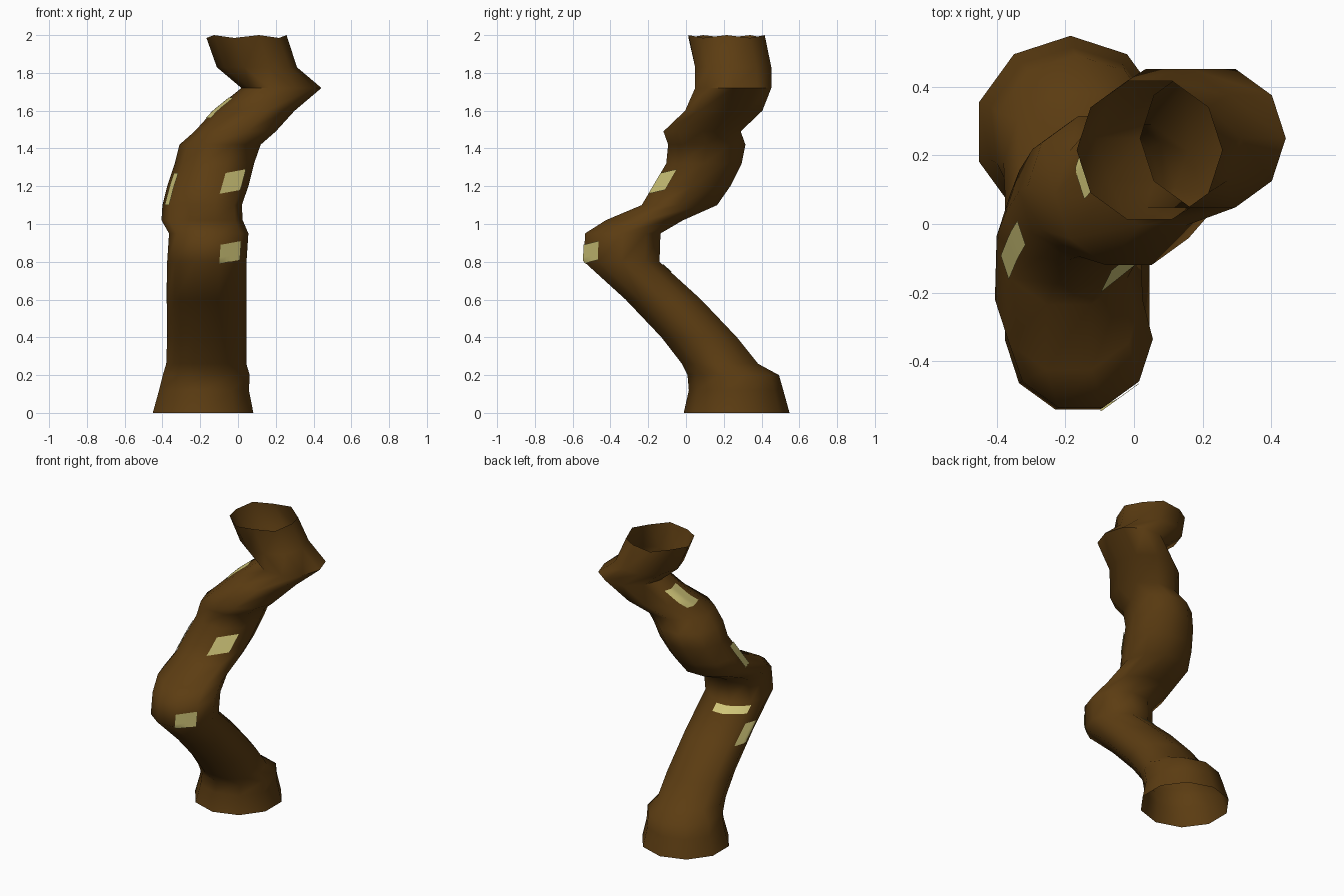
import bpy, math
from mathutils import Vector

cube = bpy.data.objects.get("Cube")
if cube:
    bpy.data.objects.remove(cube)

SIDES = 10
STEP = 2 * math.pi / SIDES

# Level rings along the trunk: height, centre x, centre y, radius
RINGS = [
    (0.00, -0.185, 0.268, 0.28),
    (0.12, -0.18, 0.265, 0.25),
    (0.20, -0.168, 0.25, 0.242),
    (0.26, -0.168, 0.18, 0.212),
    (0.40, -0.165, 0.07, 0.21),
    (0.60, -0.165, -0.12, 0.21),
    (0.80, -0.165, -0.34, 0.21),
    (0.95, -0.155, -0.335, 0.21),
    (1.02, -0.19, -0.22, 0.215),
    (1.10, -0.19, -0.035, 0.21),
    (1.20, -0.16, 0.03, 0.215),
    (1.32, -0.125, 0.095, 0.21),
    (1.42, -0.095, 0.11, 0.215),
    (1.49, -0.015, 0.085, 0.215),
    (1.60, 0.085, 0.20, 0.215),
    (1.72, 0.23, 0.25, 0.212),
    (1.83, 0.10, 0.25, 0.212),
    (2.00, 0.045, 0.215, 0.212),
]


def material(name, rgb):
    mat = bpy.data.materials.new(name)
    mat.use_nodes = True
    mat.diffuse_color = (*rgb, 1)
    mat.node_tree.nodes["Principled BSDF"].inputs["Base Color"].default_value = (*rgb, 1)
    return mat


def add_mesh(name, verts, faces, mat):
    mesh = bpy.data.meshes.new(name)
    mesh.from_pydata(verts, [], faces)
    mesh.materials.append(mat)
    obj = bpy.data.objects.new(name, mesh)
    bpy.context.collection.objects.link(obj)
    bpy.ops.object.select_all(action='DESELECT')
    obj.select_set(True)
    bpy.context.view_layer.objects.active = obj
    bpy.ops.object.shade_smooth_by_angle(angle=math.radians(75))
    return obj


def on_trunk(degrees, z, lift):
    """Point on the many-sided trunk wall, lifted slightly outwards."""
    a = math.radians(degrees)
    for low, high in zip(RINGS, RINGS[1:]):
        if z <= high[0]:
            break
    t = (z - low[0]) / (high[0] - low[0])
    x, y, r = (p + (q - p) * t for p, q in zip(low[1:], high[1:]))
    # distance to the flat side at this angle
    r *= math.cos(STEP / 2) / math.cos(a % STEP - STEP / 2)
    out = r + lift
    return Vector((x + out * math.cos(a), y + out * math.sin(a), z))


bark = material("dark brown bark", (0.107, 0.046, 0.006))
pale = material("pale yellow patch", (0.63, 0.56, 0.19))

# Hollow crooked trunk, open at both ends; the flared foot is turned half a side
verts = []
for z, x, y, r in RINGS:
    turn = STEP / 2 if z < 0.22 else 0
    for i in range(SIDES):
        a = i * STEP + turn
        rim = -0.015 * (i % 2) if z == 2 else 0
        verts.append((x + r * math.cos(a), y + r * math.sin(a), z + rim))
faces = []
for k in range(len(RINGS) - 1):
    for i in range(SIDES):
        j = (i + 1) % SIDES
        a, b = k * SIDES, (k + 1) * SIDES
        faces.append((a + i, a + j, b + j, b + i))
add_mesh("trunk", verts, faces, bark)


# Thin pale patches that follow the trunk wall
def patch(name, start, end, low, high, tilt=0.0, n=6):
    pts = []
    for k in range(n + 1):
        for i in range(n + 1):
            u, v = i / n, k / n
            z = low + (high - low) * v + tilt * u
            pts.append(on_trunk(start + (end - start) * u, z, 0.006))
    w = n + 1
    quads = [(k * w + i, k * w + i + 1, (k + 1) * w + i + 1, (k + 1) * w + i)
             for k in range(n) for i in range(n)]
    add_mesh(name, pts, quads, pale)


patch("front_lower_patch", 288, 324, 0.79, 0.89, 0.02)
patch("front_middle_patch", 290, 324, 1.16, 1.27, 0.02)
patch("side_middle_patch", 196, 216, 1.10, 1.27)
patch("side_upper_patch", 166, 204, 1.56, 1.67)
patch("back_lower_patch", 85, 148, 0.745, 0.785)
patch("side_lower_patch", 156, 182, 0.58, 0.69)
